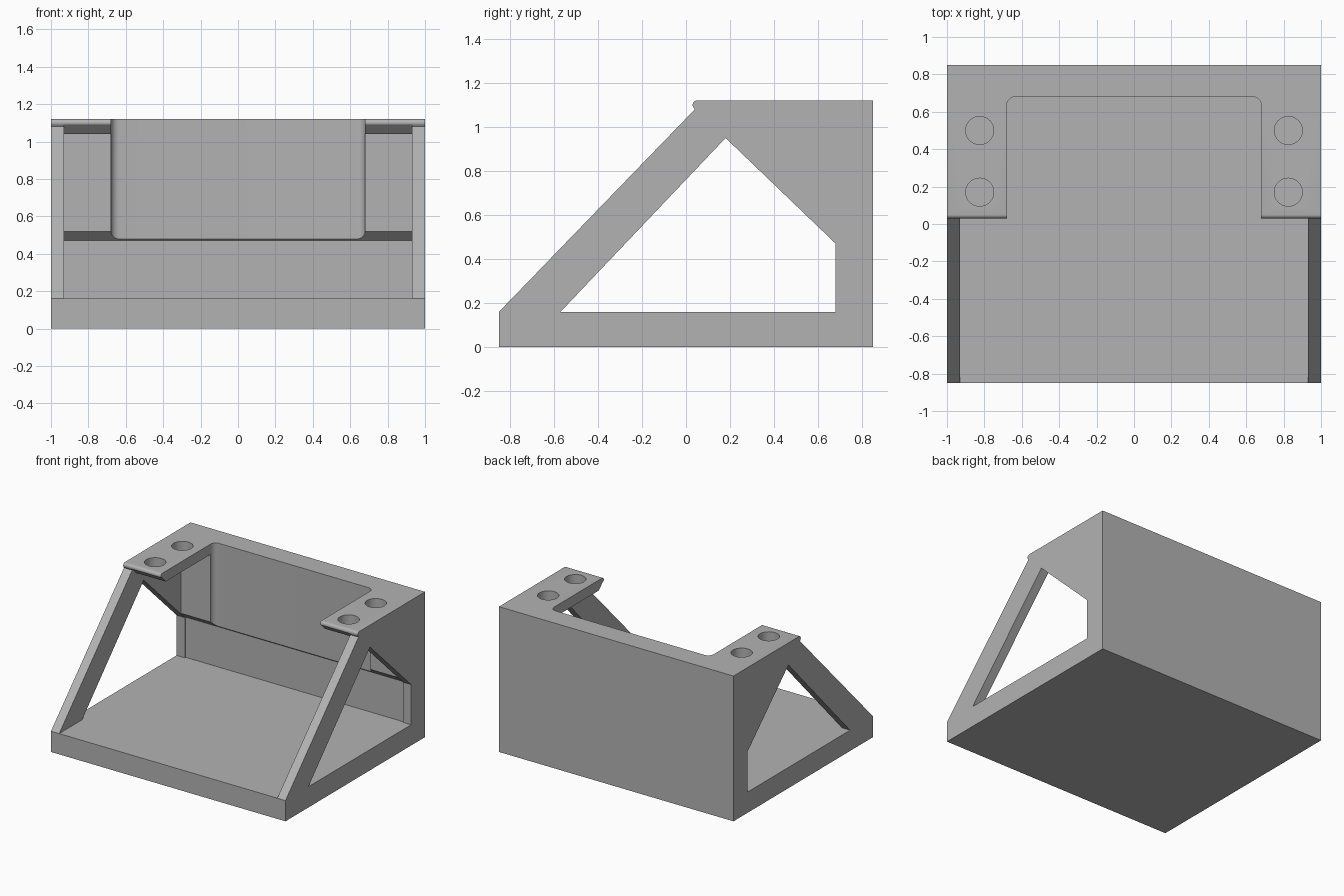
import bpy, bmesh
from math import sin, cos, pi, radians
from mathutils import Vector

cube = bpy.data.objects.get("Cube")
if cube:
    bpy.data.objects.remove(cube, do_unlink=True)

GREY = (0.45, 0.45, 0.45, 1)
mat = bpy.data.materials.new("plain grey")
mat.use_nodes = True
mat.diffuse_color = GREY
mat.node_tree.nodes["Principled BSDF"].inputs["Base Color"].default_value = GREY


def prism(name, outline, axis, low, high):
    """Extrude a closed outline: (y, z) along x, or (x, y) along z."""
    bm = bmesh.new()
    place = (lambda a, b: (low, a, b)) if axis == "x" else (lambda a, b: (a, b, low))
    face = bm.faces.new([bm.verts.new(place(a, b)) for a, b in outline])
    new = bmesh.ops.extrude_face_region(bm, geom=[face])["geom"]
    shift = Vector((high - low, 0, 0)) if axis == "x" else Vector((0, 0, high - low))
    bmesh.ops.translate(bm, vec=shift, verts=[v for v in new if isinstance(v, bmesh.types.BMVert)])
    bmesh.ops.recalc_face_normals(bm, faces=bm.faces)
    mesh = bpy.data.meshes.new(name)
    bm.to_mesh(mesh)
    bm.free()
    mesh.materials.append(mat)
    obj = bpy.data.objects.new(name, mesh)
    bpy.context.collection.objects.link(obj)
    return obj


def arc(cx, cy, r, start, end, steps):
    angles = [radians(start + (end - start) * i / steps) for i in range(steps + 1)]
    return [(cx + r * cos(a), cy + r * sin(a)) for a in angles]


# Solid body with sloping front and rounded lip
side = [(-0.85, 0), (0.85, 0), (0.85, 1.12)]
side += arc(0.05, 1.1, 0.02, 90, 215, 8) + [(0.04, 1.08), (-0.85, 0.16)]
body = prism("bracket_body", side, "x", -1, 1)
cutters = []

# Inside space: floor, stepped rear wall and underside of the top plate
inside = [(-1, 0.16), (0.69, 0.16), (0.69, 0.47), (0.635, 0.52), (0.635, 1.04),
          (0.09, 1.04), (0.04, 1.09), (-1, 1.09)]
cutters.append(prism("inside_cutter", inside, "x", -0.93, 0.93))

# Rounded pocket between the two arms
pocket = [(-0.68, -1), (0.68, -1)]
pocket += arc(0.635, 0.635, 0.045, 0, 90, 8) + arc(-0.635, 0.635, 0.045, 90, 180, 8)
cutters.append(prism("pocket_cutter", pocket, "z", 0.3, 1.3))

# Side windows and the screw holes in each arm
window = [(-0.57, 0.16), (0.68, 0.16), (0.68, 0.47), (0.18, 0.95)]
for s in (-1, 1):
    cutters.append(prism("window_cutter", window, "x", *sorted((s * 0.9, s * 1.1))))
    for y in (0.17, 0.5):
        circle = arc(s * 0.825, y, 0.075, 0, 360, 32)[:-1]
        cutters.append(prism("hole_cutter", circle, "z", 0.98, 1.2))

for cutter in cutters:
    cutter.hide_render = True
    mod = body.modifiers.new(cutter.name, "BOOLEAN")
    mod.operation = "DIFFERENCE"
    mod.solver = "EXACT"
    mod.object = cutter

# Bake the cuts and drop the cutters
graph = bpy.context.evaluated_depsgraph_get()
result = bpy.data.meshes.new_from_object(body.evaluated_get(graph))
body.modifiers.clear()
body.data = result
for cutter in cutters:
    bpy.data.objects.remove(cutter, do_unlink=True)
result.materials.clear()
result.materials.append(mat)
for poly in result.polygons:
    poly.material_index = 0

# Smooth the round edges only
bpy.ops.object.select_all(action="DESELECT")
body.select_set(True)
bpy.context.view_layer.objects.active = body
bpy.ops.object.shade_smooth_by_angle(angle=radians(30))
